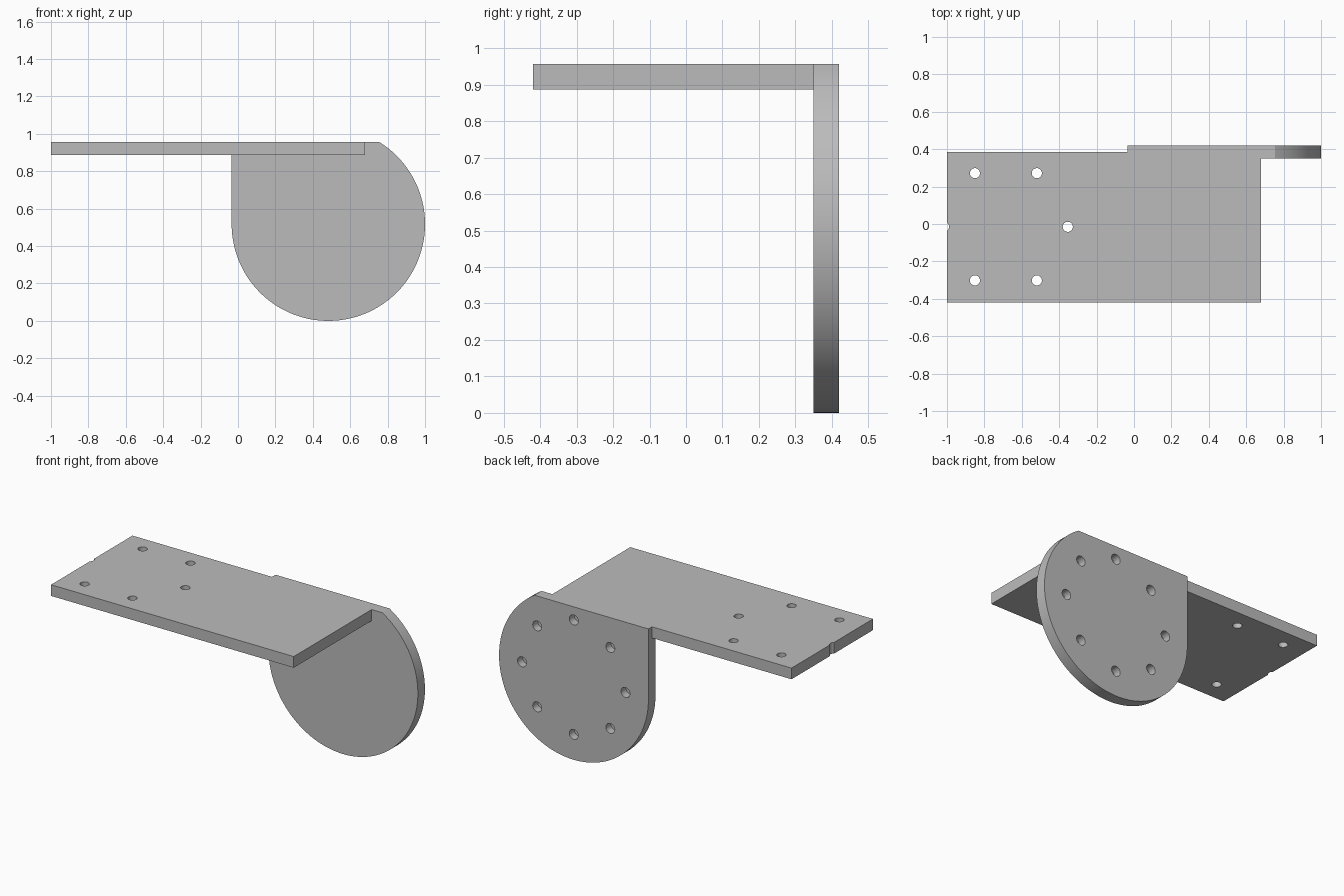
import bpy, bmesh, math
from mathutils import Vector, Matrix

if "Cube" in bpy.data.objects:
    bpy.data.objects.remove(bpy.data.objects["Cube"])

THICK = 0.07
PLATE_TOP = 0.957
DISC_R = 0.517
DISC_X = 1 - DISC_R
BACK_Y = 0.42
SIDE_X = DISC_X - DISC_R

grey = bpy.data.materials.new("plain_grey")
grey.use_nodes = True
grey.diffuse_color = (0.5, 0.5, 0.5, 1)
grey.node_tree.nodes["Principled BSDF"].inputs["Base Color"].default_value = (0.5, 0.5, 0.5, 1)


def prism(name, outline, offset):
    """Extrude a closed 3D outline along an offset."""
    bm = bmesh.new()
    face = bm.faces.new([bm.verts.new(p) for p in outline])
    made = bmesh.ops.extrude_face_region(bm, geom=[face])["geom"]
    verts = [g for g in made if isinstance(g, bmesh.types.BMVert)]
    bmesh.ops.translate(bm, verts=verts, vec=offset)
    bmesh.ops.recalc_face_normals(bm, faces=bm.faces)
    return finish(name, bm)


def finish(name, bm):
    mesh = bpy.data.meshes.new(name)
    bm.to_mesh(mesh)
    bm.free()
    mesh.materials.append(grey)
    obj = bpy.data.objects.new(name, mesh)
    bpy.context.collection.objects.link(obj)
    return obj


def drill(obj, centres, radius, depth, rotation):
    """Cut round holes, each cutter centred on its point."""
    bm = bmesh.new()
    for c in centres:
        bmesh.ops.create_cone(bm, cap_ends=True, segments=32, radius1=radius, radius2=radius,
                              depth=depth, matrix=Matrix.Translation(c) @ rotation)
    cutter = finish("hole_cutter", bm)
    cutter.hide_render = True
    mod = obj.modifiers.new("holes", "BOOLEAN")
    mod.operation = "DIFFERENCE"
    mod.solver = "EXACT"
    mod.object = cutter
    bpy.ops.object.select_all(action="DESELECT")
    bpy.context.view_layer.objects.active = obj
    obj.select_set(True)
    bpy.ops.object.modifier_apply(modifier=mod.name)
    bpy.data.objects.remove(cutter)
    bpy.ops.object.shade_smooth_by_angle(angle=math.radians(30))


def ring(count, radius):
    for i in range(count):
        a = math.tau * i / count
        yield radius * math.cos(a), radius * math.sin(a)


# Horizontal plate, its back edge stepped around the disc
steps = [(-1, -0.42), (0.68, -0.42), (0.68, BACK_Y - THICK), (SIDE_X, BACK_Y - THICK),
         (SIDE_X, 0.385), (-1, 0.385)]
plate = prism("mounting_plate", [(x, y, PLATE_TOP - THICK) for x, y in steps], (0, 0, THICK))

# Six through holes in a ring; the outermost only nicks the plate edge
drill(plate, [Vector((-0.685 + x, -0.015 + y, PLATE_TOP - THICK / 2)) for x, y in ring(6, 0.331)],
      0.027, THICK * 2, Matrix.Identity(4))

# Upright disc with one squared corner level with the plate top
start = math.asin((PLATE_TOP - DISC_R) / DISC_R)
sweep = -math.pi - start
outline = [(SIDE_X, BACK_Y, PLATE_TOP)]
for i in range(97):
    a = start + sweep * i / 96
    # clockwise from the flat top, past the right and bottom, to the straight left side
    outline.append((DISC_X + DISC_R * math.cos(a), BACK_Y, DISC_R + DISC_R * math.sin(a)))
disc = prism("upright_disc", outline, (0, -THICK, 0))

# Eight blind holes in the back of the disc
drill(disc, [Vector((DISC_X + x, BACK_Y, DISC_R + z)) for x, z in ring(8, 0.358)],
      0.031, 0.1, Matrix.Rotation(math.pi / 2, 4, "X"))
